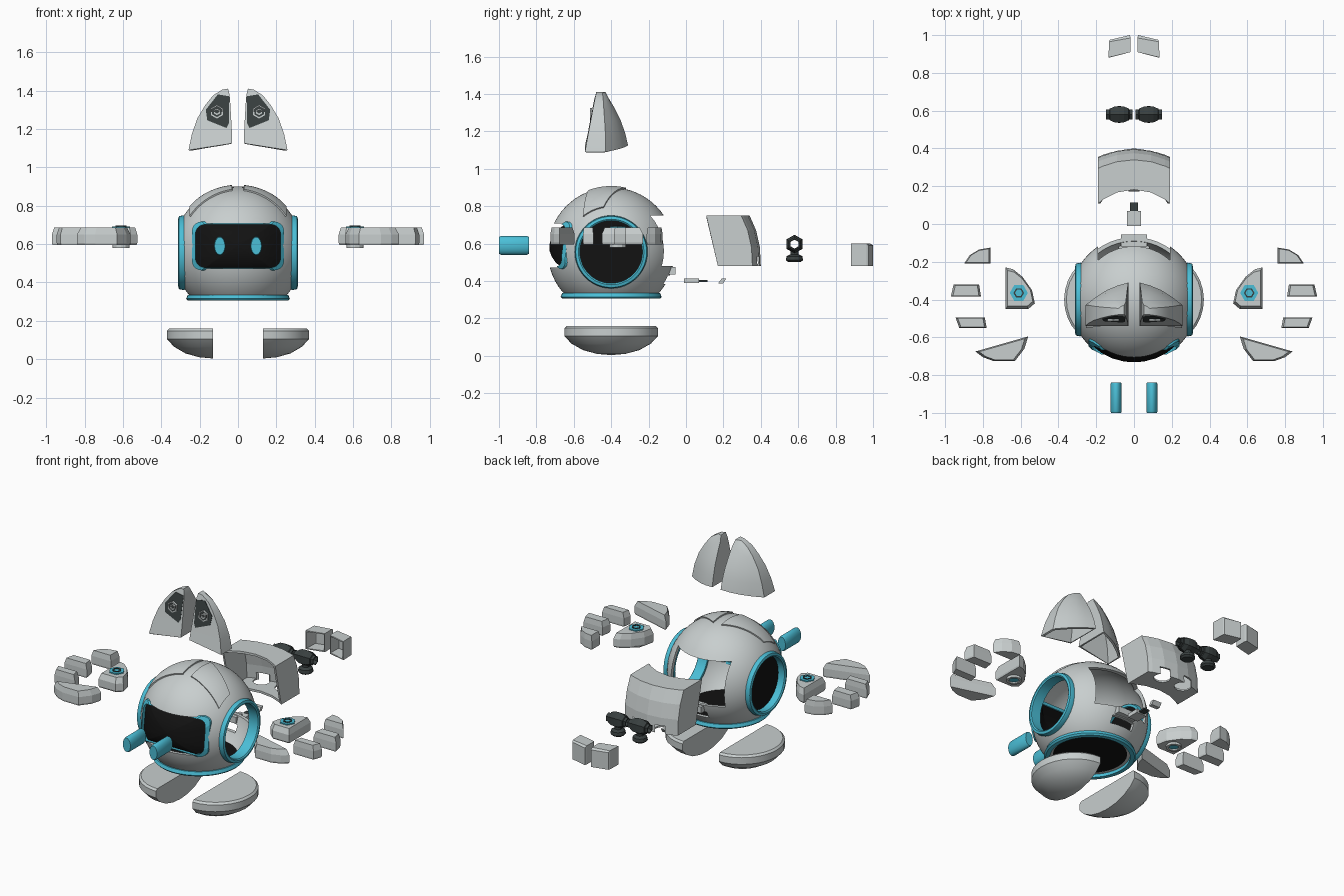
import bpy, bmesh, math
from math import sin, cos, pi, sqrt
from mathutils import Vector

cube = bpy.data.objects.get("Cube")
if cube:
    bpy.data.objects.remove(cube, do_unlink=True)

CENTER, R = Vector((0, -0.4, 0.56)), 0.34


def material(name, r, g, b):
    m = bpy.data.materials.new(name)
    m.use_nodes = True
    m.diffuse_color = (r, g, b, 1)
    bsdf = next(n for n in m.node_tree.nodes if n.type == 'BSDF_PRINCIPLED')
    bsdf.inputs["Base Color"].default_value = (r, g, b, 1)
    return m


SHELL = material("shell grey", 0.58, 0.62, 0.62)
CYAN = material("trim cyan", 0.07, 0.52, 0.68)
BLACK = material("black", 0.006, 0.006, 0.006)
DARK = material("dark grey", 0.04, 0.05, 0.05)


def apply(obj, kind, **settings):
    mod = obj.modifiers.new(kind.title(), kind)
    for key, value in settings.items():
        setattr(mod, key, value)
    bpy.context.view_layer.objects.active = obj
    bpy.ops.object.modifier_apply(modifier=mod.name)


def smooth(obj, angle=35):
    bpy.ops.object.select_all(action='DESELECT')
    obj.select_set(True)
    bpy.context.view_layer.objects.active = obj
    bpy.ops.object.shade_smooth_by_angle(angle=math.radians(angle))


def loft(name, rings, mat, caps=(True, True), closed=True, wrap=False):
    """Skin a list of point rings, optionally capping the ends."""
    bm = bmesh.new()
    rows = [[bm.verts.new(p) for p in ring] for ring in rings]
    n = len(rows[0])
    pairs = list(zip(rows, rows[1:])) + ([(rows[-1], rows[0])] if wrap else [])
    for a, b in pairs:
        for i in range(n if closed else n - 1):
            j = (i + 1) % n
            bm.faces.new((a[i], a[j], b[j], b[i]))
    for cap, row in zip(caps, (rows[0], rows[-1])):
        if cap:
            bm.faces.new(row)
    bmesh.ops.remove_doubles(bm, verts=bm.verts, dist=1e-5)
    bmesh.ops.recalc_face_normals(bm, faces=bm.faces)
    mesh = bpy.data.meshes.new(name)
    bm.to_mesh(mesh)
    bm.free()
    mesh.materials.append(mat)
    obj = bpy.data.objects.new(name, mesh)
    bpy.context.collection.objects.link(obj)
    return obj


def lathe(name, profile, center, axis, mat, sides=32, wrap=False, turn=0):
    """Spin (radius, height) pairs around an axis through center."""
    rings = []
    for r, h in profile:
        ring = []
        for i in range(sides):
            a = turn + 2 * pi * i / sides
            c, s = r * cos(a), r * sin(a)
            p = {'x': (h, c, s), 'y': (c, h, s), 'z': (c, s, h)}[axis]
            ring.append(Vector(p) + Vector(center))
        rings.append(ring)
    return loft(name, rings, mat, (not wrap, not wrap), True, wrap)


def prism(name, outline, levels, mat):
    """Stack an outline in z; each level is (scale, z)."""
    cx = sum(p[0] for p in outline) / len(outline)
    cy = sum(p[1] for p in outline) / len(outline)
    return loft(name, [[(cx + (x - cx) * k, cy + (y - cy) * k, z) for x, y in outline]
                       for k, z in levels], mat)


def box(name, x, y, z, mat):
    return prism(name, [(x[0], y[0]), (x[1], y[0]), (x[1], y[1]), (x[0], y[1])],
                 [(1, z[0]), (1, z[1])], mat)


def cut(obj, cutter):
    apply(obj, 'BOOLEAN', operation='DIFFERENCE', object=cutter, solver='EXACT')
    bpy.data.objects.remove(cutter, do_unlink=True)


def visor_outline(w, h, corner=0.05, zc=0.59):
    pts = []
    for k, (sx, sz) in enumerate([(1, 1), (-1, 1), (-1, -1), (1, -1)]):
        for i in range(6):
            a = (k + i / 5) * pi / 2
            pts.append((sx * (w - corner) + corner * cos(a), zc + sz * (h - corner) + corner * sin(a)))
    return pts


def on_front(x, z, r):
    return (x, CENTER.y - sqrt(max(r * r - x * x - (z - CENTER.z) ** 2, 0)), z)


# Hollow head shell with its openings
arc = [pi * i / 32 for i in range(33)]
head = lathe("head_shell", [(max(R * sin(a), 1e-6), -R * cos(a)) for a in arc], CENTER, 'z', SHELL, 64)
cut(head, lathe("cavity", [(max(0.32 * sin(a), 1e-6), -0.32 * cos(a)) for a in arc], CENTER, 'z', SHELL, 64))
cut(head, lathe("side_cut", [(0.18, -0.5), (0.18, 0.5)], (0, -0.4, 0.555), 'x', SHELL, 48))
cut(head, box("floor_cut", (-0.4, 0.4), (-0.8, 0), (0.1, 0.325), SHELL))
cut(head, box("rear_cut", (-0.19, 0.19), (-0.3, 0.1), (0.48, 0.75), SHELL))
cut(head, box("slot_cut", (-0.08, 0.08), (-0.2, 0.1), (0.385, 0.43), SHELL))
cut(head, loft("visor_cut", [[(x, y, z) for x, z in visor_outline(0.228, 0.118)] for y in (-0.9, -0.5)], SHELL))
smooth(head)
box("tail_socket", (-0.07, 0.07), (-0.12, -0.055), (0.435, 0.475), SHELL)

# Visor screen and frame
screen = loft("visor_screen", [[on_front(x * k, 0.59 + (z - 0.59) * k, 0.332)
                                for x, z in visor_outline(0.23, 0.12)]
                               for k in (0.01, 0.25, 0.5, 0.75, 1)], BLACK, (True, False))
apply(screen, 'SOLIDIFY', thickness=0.008)
smooth(screen)
frame = loft("visor_frame", [[on_front(x, z, r) for x, z in visor_outline(w, h)]
                             for w, h, r in [(0.222, 0.112, 0.348), (0.24, 0.127, 0.348),
                                             (0.24, 0.127, 0.33), (0.222, 0.112, 0.318)]],
             CYAN, (False, False), True, True)

# Base trim and floor
base = lathe("base_trim", [(0.235, 0.305), (0.26, 0.305), (0.27, 0.315), (0.262, 0.335), (0.235, 0.335)],
             (0, -0.4, 0), 'z', CYAN, 48, True)
smooth(base)
lathe("floor_plate", [(0.24, 0.327), (0.24, 0.333)], (0, -0.4, 0), 'z', BLACK, 48)
lathe("side_plate", [(0.17, -0.262), (0.17, -0.256)], (0, -0.4, 0.555), 'x', BLACK, 48)

for s, side in ((1, "left"), (-1, "right")):
    def m(points):
        return [(s * p[0],) + tuple(p[1:]) for p in points]

    # Side ring
    ring = lathe(side + "_side_ring", [(0.167, s * 0.24), (0.167, s * 0.306), (0.175, s * 0.312),
                                       (0.19, s * 0.308), (0.195, s * 0.285), (0.182, s * 0.24)],
                 (0, -0.4, 0.555), 'x', CYAN, 48, True)
    smooth(ring)

    # Eye rod
    eye = loft(side + "_eye", [[(s * 0.095 + 0.03 * k * cos(a * pi / 10), y, 0.59 + 0.05 * k * sin(a * pi / 10))
                                for a in range(20)]
                               for k, y in [(0.9, -1), (1, -0.99), (1, -0.85), (0.9, -0.84)]], CYAN)
    smooth(eye)

    # Ear mounting pad on the head
    rows = []
    for i in range(13):
        u = i / 12
        x = 0.03 + 0.22 * u
        row = []
        for j in range(9):
            y0, y1 = -0.52 - 0.03 * u, -0.32 - 0.12 * u
            y = y0 + (y1 - y0) * j / 8
            row.append((s * x, y, CENTER.z + sqrt(0.345 ** 2 - x * x - (y + 0.4) ** 2)))
        rows.append(row)
    pad = loft(side + "_ear_pad", rows, SHELL, (False, False), False)
    apply(pad, 'SOLIDIFY', thickness=0.008, offset=0)
    smooth(pad)

    # Ear: inner x, outer x, inner z, outer z, front y, outer back y, inner back y
    levels = [(0.03, 0.258, 1.125, 1.09, -0.54, -0.43, -0.31),
              (0.032, 0.24, 1.19, 1.175, -0.525, -0.43, -0.325),
              (0.036, 0.212, 1.26, 1.255, -0.51, -0.435, -0.35),
              (0.04, 0.17, 1.33, 1.325, -0.497, -0.44, -0.385),
              (0.044, 0.13, 1.38, 1.375, -0.487, -0.443, -0.415),
              (0.052, 0.082, 1.41, 1.405, -0.48, -0.447, -0.43)]
    rings = []
    for xi, xo, zi, zo, yf, yo, yi in levels:
        back = [(xo + (xi - xo) * t, yo + (yi - yo) * t + 0.02 * sin(pi * t) * (xo - xi) / 0.23,
                 zo + (zi - zo) * t) for t in (0, 0.25, 0.5, 0.75, 1)]
        rings.append(m([(xi, yf, zi), (xo, yf, zo)] + back))
    ear = loft(side + "_ear", rings, SHELL, (False, True))
    apply(ear, 'SOLIDIFY', thickness=0.014)
    smooth(ear, 25)

    def ear_front(z):
        return -0.54 + (z - 1.09) * 0.19

    grille = [(0.045, 1.37), (0.105, 1.38), (0.168, 1.3), (0.16, 1.245), (0.06, 1.205), (0.048, 1.23)]
    loft(side + "_ear_grille", [m([(x, ear_front(z) - d, z) for x, z in grille]) for d in (0.004, 0)], DARK)
    for r0, r1 in ((0.028, 0.036), (0.01, 0.018)):
        lathe(side + "_ear_hex", [(r0, -0.012), (r1, -0.012), (r1, 0), (r0, 0)],
              (s * 0.11, -0.502, 1.29), 'y', SHELL, 6, True, pi / 6)

    # Floating hand: palm, fingers and thumb
    hand = {
        "palm": [(0.68, -0.23), (0.68, -0.45), (0.56, -0.45), (0.525, -0.42), (0.54, -0.35), (0.59, -0.28), (0.64, -0.24)],
        "rear_finger": [(0.76, -0.125), (0.76, -0.21), (0.9, -0.21), (0.87, -0.165), (0.82, -0.135)],
        "middle_finger": [(0.82, -0.32), (0.81, -0.385), (0.97, -0.385), (0.955, -0.32)],
        "front_finger": [(0.79, -0.495), (0.78, -0.55), (0.925, -0.55), (0.945, -0.495)],
        "thumb": [(0.56, -0.595), (0.84, -0.675), (0.8, -0.705), (0.745, -0.725), (0.63, -0.725), (0.58, -0.66)],
    }
    for part, outline in hand.items():
        prism(side + "_" + part, m(outline), [(0.95, 0.595), (1, 0.605), (1, 0.65), (0.86, 0.685)], SHELL)
    spot = (s * 0.61, -0.365, 0)
    lathe(side + "_palm_light", [(0.048, 0.68), (0.048, 0.692)], spot, 'z', CYAN, 6)
    lathe(side + "_palm_light_ring", [(0.02, 0.692), (0.028, 0.692), (0.028, 0.696), (0.02, 0.696)], spot, 'z', DARK, 6, True)
    lathe(side + "_palm_nozzle", [(0.03, 0.58), (0.045, 0.58), (0.045, 0.6), (0.03, 0.6)], spot, 'z', SHELL, 12, True)
    lathe(side + "_palm_nozzle_light", [(0.03, 0.588), (0.03, 0.594)], spot, 'z', CYAN, 12)

    # Half bowl foot
    foot = loft(side + "_foot", [[(s * (0.13 + 0.24 * k * cos(a * pi / 16)), -0.4 + 0.25 * k * sin(a * pi / 16), z)
                                  for a in range(-8, 9)]
                                 for k, z in [(0.95, 0.16), (1, 0.148), (1, 0.105), (0.85, 0.065),
                                              (0.6, 0.03), (0.3, 0.01), (0.03, 0.004)]], SHELL)
    smooth(foot)

    # Thruster joint: pierced ball on an axle, with a flared foot
    at = (s * 0.078, 0.58, 0.597)
    lathe(side + "_joint_ball", [(0.026, -0.055), (0.036, -0.05), (0.048, -0.025), (0.05, 0),
                                 (0.048, 0.025), (0.036, 0.05), (0.026, 0.055)], at, 'x', DARK, 6, True, pi / 6)
    lathe(side + "_joint_axle", [(0.024, -0.07), (0.03, -0.07), (0.03, 0.07), (0.024, 0.07)], at, 'x', DARK, 6, True, pi / 6)
    lathe(side + "_joint_foot", [(0.035, -0.095), (0.046, -0.085), (0.042, -0.065), (0.022, -0.055), (0.022, -0.04)],
          at, 'z', DARK, 12)

    # Open thruster box
    rows = [m([(x0, y0, 0.48), (x1, y1, 0.48), (x1, y1, z), (x0, y0, z)])
            for x0, y0, x1, y1, z in [(0.018, 0.91, 0.135, 0.882, 0.6), (0.018, 0.985, 0.132, 0.965, 0.6),
                                      (0.022, 1.0, 0.128, 0.975, 0.59)]]
    thruster = loft(side + "_thruster_box", rows, SHELL, (False, True))
    apply(thruster, 'SOLIDIFY', thickness=0.01)

# Backpack shell, open toward the head
rows = []
for x in (-0.19, -0.165, -0.09, 0, 0.09, 0.165, 0.19):
    drop = 0.045 * (x / 0.19) ** 2

    def front(z):
        return (x, -0.1 + sqrt(R * R - x * x - (z - 0.56) ** 2), z)
    rows.append([front(0.75)] + [(x, y - drop, z) for y, z in
                                 [(0.34, 0.75), (0.375, 0.67), (0.395, 0.58), (0.4, 0.48)]] + [front(0.48)])
pack = loft("backpack_shell", rows, SHELL, (True, True), False)
apply(pack, 'SOLIDIFY', thickness=0.014)
for s in (1, -1):
    cut(pack, lathe("joint_hole", [(0.05, 0.4), (0.05, 0.53)], (s * 0.078, 0.35, 0), 'z', SHELL, 16))

# Tail plug
box("tail_block", (-0.037, 0.037), (-0.01, 0.07), (0.388, 0.413), SHELL)
box("tail_pin", (-0.02, 0.02), (0.07, 0.115), (0.395, 0.406), DARK)
loft("tail_tip", [[(x, 0.172, 0.387), (x, 0.198, 0.387), (x, 0.215, 0.412), (x, 0.19, 0.412)]
                  for x in (-0.03, 0.03)], SHELL)
